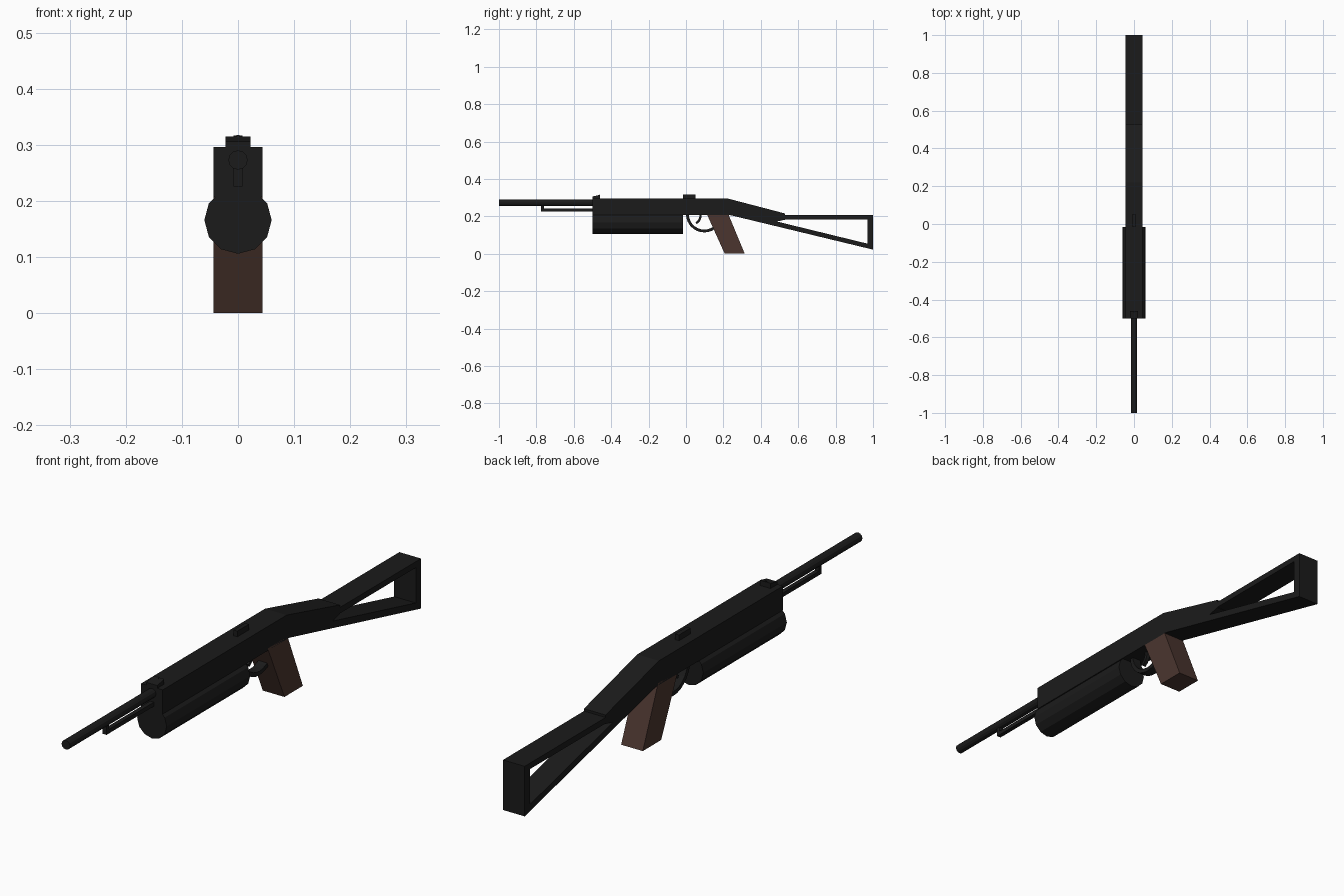
import bpy, bmesh, math
from mathutils import Matrix

if "Cube" in bpy.data.objects:
    bpy.data.objects.remove(bpy.data.objects["Cube"])


def material(name, rgb):
    m = bpy.data.materials.new(name)
    m.diffuse_color = (*rgb, 1)
    m.use_nodes = True
    m.node_tree.nodes["Principled BSDF"].inputs["Base Color"].default_value = m.diffuse_color
    return m


BLACK = material("black_metal", (0.011, 0.011, 0.011))
BROWN = material("brown_wood", (0.07, 0.036, 0.028))


def finish(name, bm, mat):
    bmesh.ops.recalc_face_normals(bm, faces=bm.faces)
    me = bpy.data.meshes.new(name)
    bm.to_mesh(me)
    bm.free()
    me.materials.append(mat)
    ob = bpy.data.objects.new(name, me)
    bpy.context.collection.objects.link(ob)
    return ob


def slab(name, profile, half, mat=BLACK):
    """Side profile of (y, z) points extruded across x."""
    bm = bmesh.new()
    face = bm.faces.new([bm.verts.new((-half, y, z)) for y, z in profile])
    side = bmesh.ops.extrude_face_region(bm, geom=[face])["geom"]
    bmesh.ops.translate(bm, vec=(2 * half, 0, 0),
                        verts=[v for v in side if isinstance(v, bmesh.types.BMVert)])
    return finish(name, bm, mat)


def frame(name, outer, inner, half):
    """Closed side-view frame: matching outer and inner loops across x."""
    bm = bmesh.new()
    loops = [[bm.verts.new((x, y, z)) for y, z in pts]
             for pts, x in ((outer, -half), (outer, half), (inner, half), (inner, -half))]
    n = len(outer)
    for a, b in zip(loops, loops[1:] + loops[:1]):
        for i in range(n):
            j = (i + 1) % n
            bm.faces.new((a[i], a[j], b[j], b[i]))
    return finish(name, bm, BLACK)


def tube(name, r, sides, y0, y1, z):
    """Solid low-poly cylinder along y."""
    bm = bmesh.new()
    bmesh.ops.create_cone(bm, cap_ends=True, segments=sides, radius1=r, radius2=r,
                          depth=y1 - y0, matrix=Matrix.Translation((0, (y0 + y1) / 2, z))
                          @ Matrix.Rotation(math.pi / 2, 4, 'X') @ Matrix.Rotation(math.pi / 2, 4, 'Z'))
    return finish(name, bm, BLACK)


def arc(cy, cz, r, a0, a1, n):
    return [(cy + r * math.cos(math.radians(a0 + (a1 - a0) * i / n)),
             cz + r * math.sin(math.radians(a0 + (a1 - a0) * i / n))) for i in range(n + 1)]


# Receiver, bent down towards the stock
slab("receiver", [(-0.5, 0.207), (-0.5, 0.296), (0.22, 0.296), (0.53, 0.215),
                  (0.53, 0.182), (0.43, 0.16), (0.235, 0.207)], 0.044)

# Rounded fore-end under the receiver
tube("fore_end", 0.06, 12, -0.5, -0.015, 0.166)

# Barrel and the rod under it
tube("barrel", 0.0172, 12, -1.0, -0.49, 0.273)
slab("under_rod", [(-0.775, 0.26), (-0.775, 0.226), (-0.49, 0.226), (-0.49, 0.241),
                   (-0.76, 0.241), (-0.76, 0.26)], 0.008)

# Open triangular stock
frame("stock", [(0.23, 0.208), (0.4, 0.206), (1.0, 0.206), (1.0, 0.022)],
      [(0.47, 0.176), (0.5, 0.184), (0.97, 0.184), (0.97, 0.054)], 0.044)

# Grip
slab("grip", [(0.11, 0.215), (0.225, 0.215), (0.314, 0.0), (0.207, 0.0)], 0.044, BROWN)

# Trigger guard and trigger
slab("trigger_guard", arc(0.098, 0.212, 0.098, 180, 310, 10)
     + arc(0.098, 0.212, 0.083, 310, 180, 10), 0.018)
slab("trigger", arc(0.03, 0.205, 0.054, 5, -60, 5)
     + arc(0.03, 0.205, 0.042, -60, 5, 5), 0.007)

# Sights: wide front base with a centre blade, narrow rear rib
slab("front_sight_base", [(-0.5, 0.29), (-0.5, 0.306), (-0.46, 0.315), (-0.46, 0.29)], 0.022)
slab("front_sight_blade", [(-0.49, 0.3), (-0.462, 0.318), (-0.462, 0.3)], 0.003)
slab("rear_sight", [(-0.015, 0.29), (-0.015, 0.317), (0.052, 0.317), (0.052, 0.29)], 0.008)
